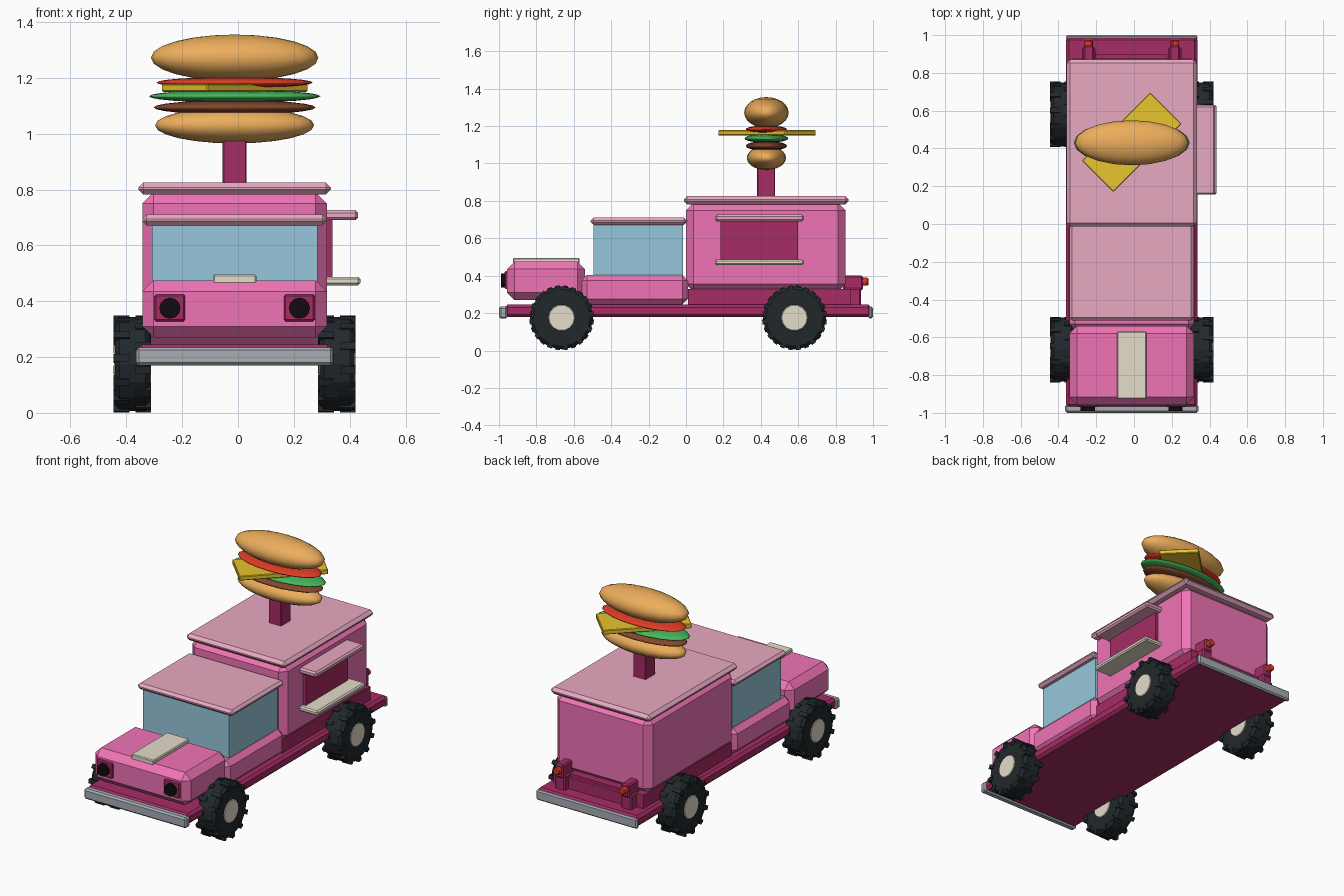
import bpy, math
from mathutils import Matrix

if "Cube" in bpy.data.objects:
    bpy.data.objects.remove(bpy.data.objects["Cube"])

CX = -0.012  # centre line of the truck body


def mat(name, r, g, b):
    m = bpy.data.materials.new(name)
    m.diffuse_color = [(c / 255) ** 2.2 for c in (r, g, b)] + [1]
    m.use_nodes = True
    m.node_tree.nodes["Principled BSDF"].inputs["Base Color"].default_value = m.diffuse_color
    return m


PINK = mat("pink", 240, 115, 180)
PALE = mat("pale_pink", 232, 168, 192)
DARK = mat("dark_pink", 165, 48, 100)
GREY = mat("steel", 165, 172, 178)
GLASS = mat("glass", 150, 198, 218)
CREAM = mat("cream", 228, 220, 202)
TYRE = mat("tyre", 38, 44, 47)
BLACK = mat("black", 22, 20, 22)
RED = mat("red", 225, 62, 42)
BUN = mat("bun", 236, 172, 92)
MEAT = mat("patty", 130, 72, 48)
GREEN = mat("lettuce", 72, 180, 92)
CHEESE = mat("cheese", 232, 195, 50)


def bevel(o, w):
    if w:
        b = o.modifiers.new("bevel", 'BEVEL')
        b.width, b.segments, b.limit_method = w, 1, 'ANGLE'


def box(name, x, y, z, m, bev=0.0):
    """Box from (min, max) bounds on each axis."""
    c = [(a + b) / 2 for a, b in (x, y, z)]
    s = [b - a for a, b in (x, y, z)]
    bpy.ops.mesh.primitive_cube_add(size=1)
    o = bpy.context.object
    o.name = name
    o.data.transform(Matrix.Diagonal((*s, 1)))
    o.location = c
    o.data.materials.append(m)
    bevel(o, bev)
    return o


def cyl(name, loc, r, depth, axis, m, n=16, bev=0.0):
    bpy.ops.mesh.primitive_cylinder_add(vertices=n, radius=r, depth=depth)
    o = bpy.context.object
    o.name = name
    rot = Matrix.Rotation(math.pi / 2, 4, 'Y' if axis == 'X' else 'X')
    o.data.transform(rot)
    o.location = loc
    o.data.materials.append(m)
    bevel(o, bev)
    return o


def blob(name, z, half, m):
    """Flattened smooth ellipsoid on the sign's axis."""
    bpy.ops.mesh.primitive_uv_sphere_add(segments=20, ring_count=12, radius=1)
    o = bpy.context.object
    o.name = name
    o.data.transform(Matrix.Diagonal((*half, 1)))
    o.location = (CX, 0.43, z)
    o.data.materials.append(m)
    bpy.ops.object.shade_smooth()


def span(h):
    return (CX - h, CX + h)


# chassis and bumpers
box("chassis", span(0.348), (-0.97, 0.99), (0.178, 0.245), DARK, 0.015)
box("front_bumper", span(0.353), (-1.0, -0.955), (0.17, 0.235), GREY, 0.01)
box("rear_bumper", span(0.348), (0.975, 1.0), (0.172, 0.235), GREY, 0.008)
box("rear_subframe", span(0.31), (0.01, 0.88), (0.24, 0.33), DARK)

# body shells, windows and roofs
box("hood", span(0.33), (-0.957, -0.54), (0.27, 0.475), PINK, 0.04)
box("cab_base", span(0.33), (-0.56, 0.01), (0.245, 0.405), PINK, 0.03)
box("cab_windows", span(0.296), (-0.495, -0.015), (0.39, 0.685), GLASS)
box("cab_roof", span(0.33), (-0.51, 0.005), (0.672, 0.71), PALE, 0.015)
box("kitchen_body", span(0.33), (0.0, 0.853), (0.315, 0.79), PINK, 0.04)
box("kitchen_roof", span(0.345), (-0.012, 0.87), (0.782, 0.825), PALE, 0.018)
box("hood_stripe", span(0.078), (-0.925, -0.57), (0.46, 0.495), CREAM, 0.005)

# serving hatch on the right side
box("serving_window", (0.28, 0.338), (0.185, 0.6), (0.465, 0.71), DARK)
box("awning", (0.3, 0.43), (0.155, 0.63), (0.69, 0.726), PALE, 0.01)
box("counter", (0.3, 0.438), (0.155, 0.63), (0.457, 0.487), CREAM, 0.008)

# lamps front and rear
for s, side in ((-1, "left"), (1, "right")):
    x = CX + s * 0.232
    box(f"headlight_frame_{side}", (x - 0.055, x + 0.055), (-0.97, -0.93), (0.328, 0.424), DARK, 0.006)
    cyl(f"headlight_{side}", (x, -0.965, 0.375), 0.038, 0.05, 'Y', BLACK, 12)
    x = CX + s * 0.228
    box(f"tail_post_{side}", (x - 0.035, x + 0.035), (0.84, 0.935), (0.235, 0.335), DARK, 0.008)
    box(f"tail_light_arm_{side}", (x - 0.027, x + 0.027), (0.84, 0.945), (0.32, 0.402), DARK, 0.008)
    cyl(f"tail_light_{side}", (x, 0.955, 0.368), 0.023, 0.04, 'Y', RED, 10, 0.006)
box("tail_crossbar", span(0.2), (0.84, 0.9), (0.24, 0.315), DARK)

# wheels with tread blocks along both edges
for y, end in ((-0.665, "front"), (0.58, "rear")):
    for s, side in ((-1, "left"), (1, "right")):
        x, tag = CX + s * 0.366, f"{end}_{side}"
        cyl(f"tyre_{tag}", (x, y, 0.175), 0.169, 0.125, 'X', TYRE, 16, 0.016)
        cyl(f"hub_{tag}", (x, y, 0.175), 0.072, 0.132, 'X', CREAM, 14, 0.004)
        for k in range(12):
            for e in (-1, 1):
                t = box(f"tread_{tag}", (-0.028, 0.028), (-0.013, 0.013), (-0.02, 0.02), TYRE)
                a = (k + (0.25 if e > 0 else 0.75)) * math.tau / 12
                t.matrix_world = (Matrix.Translation((x, y, 0.175)) @ Matrix.Rotation(a, 4, 'X')
                                  @ Matrix.Translation((e * 0.039, 0, 0.153)))

# burger sign on the roof
box("sign_post", span(0.043), (0.38, 0.477), (0.81, 1.0), DARK, 0.004)
blob("bottom_bun", 1.03, (0.285, 0.105, 0.065), BUN)
blob("patty", 1.094, (0.29, 0.11, 0.026), MEAT)
blob("lettuce", 1.134, (0.307, 0.117, 0.023), GREEN)
blob("tomato", 1.183, (0.28, 0.11, 0.02), RED)
blob("top_bun", 1.272, (0.3, 0.119, 0.083), BUN)
slice_ = box("cheese_slice", (CX - 0.255, CX + 0.255), (0.316, 0.55), (1.15, 1.178), CHEESE, 0.004)
slice_.rotation_euler.z = math.pi / 4
